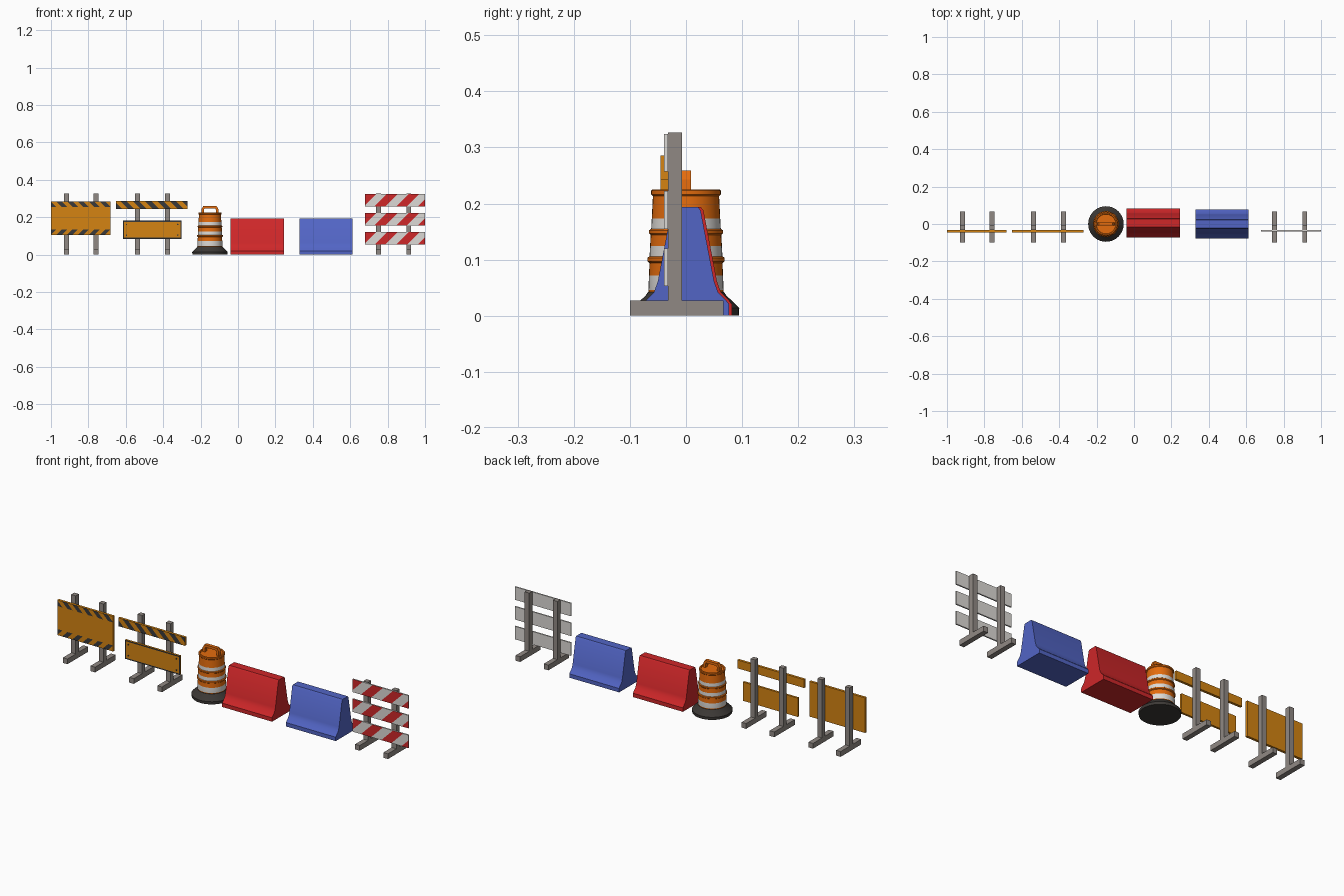
import bpy, bmesh, math
from mathutils import Vector

if "Cube" in bpy.data.objects:
    bpy.data.objects.remove(bpy.data.objects["Cube"])


def mat(name, r, g, b):
    m = bpy.data.materials.new(name)
    m.diffuse_color = (r, g, b, 1)
    m.use_nodes = True
    m.node_tree.nodes["Principled BSDF"].inputs["Base Color"].default_value = m.diffuse_color
    return m


ORANGE = mat("board_orange", .66, .23, .006)
DARK = mat("stripe_dark_grey", .04, .04, .042)
GREY = mat("post_grey", .28, .25, .23)
DRUM = mat("drum_orange", .78, .15, .004)
SILVER = mat("reflective_white", .72, .70, .67)
RUBBER = mat("base_rubber", .045, .04, .036)
RED = mat("red", .62, .02, .022)
BLUE = mat("blue", .085, .13, .56)


def finish(name, bm, mats, smooth=False):
    bmesh.ops.recalc_face_normals(bm, faces=bm.faces)
    me = bpy.data.meshes.new(name)
    bm.to_mesh(me)
    bm.free()
    for m in mats:
        me.materials.append(m)
    ob = bpy.data.objects.new(name, me)
    bpy.context.collection.objects.link(ob)
    if smooth:
        bpy.ops.object.select_all(action='DESELECT')
        ob.select_set(True)
        bpy.context.view_layer.objects.active = ob
        bpy.ops.object.shade_smooth_by_angle(angle=math.radians(35))
    return ob


def box_bm(x0, x1, y0, y1, z0, z1):
    bm = bmesh.new()
    bmesh.ops.create_cube(bm, size=1)
    for v in bm.verts:
        v.co = Vector(((x0, x1)[v.co.x > 0], (y0, y1)[v.co.y > 0], (z0, z1)[v.co.z > 0]))
    return bm


def box(name, *args):
    *dims, m = args
    return finish(name, box_bm(*dims), [m])


def cut(bm, co, no):
    bmesh.ops.bisect_plane(bm, geom=bm.verts[:] + bm.edges[:] + bm.faces[:],
                           plane_co=co, plane_no=no)


def paint_front(bm, rule):
    bm.normal_update()
    for f in bm.faces:
        c = f.calc_center_median()
        if f.normal.y < -.5 and rule(c.x, c.z):
            f.material_index = 1


# Board whose front face is cut into diagonal stripes; bands = (z0, z1, lean)
def striped_board(name, x0, x1, z0, z1, y0, y1, mats, period, bands):
    bm = box_bm(x0, x1, y0, y1, z0, z1)
    for b0, b1, lean in bands:
        for z in (b0, b1):
            if z0 < z < z1:
                cut(bm, (0, 0, z), (0, 0, 1))
    for b0, b1, lean in bands:
        start = x0 - (b1 - b0 if lean > 0 else 0)
        for i in range(1, int((x1 - x0 + b1 - b0) / period * 2) + 2):
            # only the faces inside this band are cut
            geom = [f for f in bm.faces if b0 < f.calc_center_median().z < b1]
            edges = list({e for f in geom for e in f.edges})
            verts = list({v for f in geom for v in f.verts})
            bmesh.ops.bisect_plane(bm, geom=verts + edges + geom,
                                   plane_co=(start + i * period / 2, 0, b0),
                                   plane_no=Vector((1, 0, -lean)).normalized())

    def rule(x, z):
        for b0, b1, lean in bands:
            if b0 < z < b1:
                start = x0 - (b1 - b0 if lean > 0 else 0)
                u = x - lean * (z - b0) - start
                return (u / period) % 1 < .5
        return False
    paint_front(bm, rule)
    return finish(name, bm, mats)


# Posts and feet of the three barricades
for label, xs in (("wide_barricade", (-.917, -.759)), ("split_barricade", (-.538, -.377)),
                  ("striped_barricade", (.752, .913))):
    for side, x in zip(("left", "right"), xs):
        box(f"{label}_{side}_foot", x - .013, x + .013, -.1, .067, 0, .027, GREY)
        box(f"{label}_{side}_post", x - .013, x + .013, -.032, -.007, .027, .327, GREY)

# Wide orange sign board with striped top and bottom bands
striped_board("wide_sign_board", -1, -.682, .104, .285, -.045, -.032, [ORANGE, DARK], .058,
              [(.254, .285, -1), (.104, .135, 1)])

# Split barricade: striped rail and framed panel
striped_board("upper_striped_rail", -.652, -.271, .243, .286, -.045, -.032, [ORANGE, DARK], .066,
              [(.243, .286, -1)])
px0, px1, pz0, pz1, w = -.616, -.302, .084, .181, .006
panel = box_bm(px0, px1, -.043, -.032, pz0, pz1)
for x in (px0 + w, px1 - w):
    cut(panel, (x, 0, 0), (1, 0, 0))
for z in (pz0 + w, pz1 - w):
    cut(panel, (0, 0, z), (0, 0, 1))
paint_front(panel, lambda x, z: not (px0 + w < x < px1 - w and pz0 + w < z < pz1 - w))
finish("lower_panel", panel, [ORANGE, DARK])
bolts = bmesh.new()
for x in (px0 + .02, px1 - .02):
    for z in (pz0 + .02, pz1 - .02):
        r = bmesh.ops.create_cone(bolts, cap_ends=True, segments=10, radius1=.004,
                                  radius2=.004, depth=.004)
        for v in r["verts"]:
            v.co = Vector((x + v.co.x, -.043 + v.co.z, z + v.co.y))
finish("panel_bolts", bolts, [DARK])

# Red and white boards
for i, z in enumerate((.053, .155, .257)):
    striped_board(f"red_white_board_{i + 1}", .68, 1, z, z + .067, -.039, -.032, [SILVER, RED],
                  .116, [(z, z + .067, 1)])


# Lathe around the drum axis
def lathe(name, pts, mats, rule=None, n=40):
    bm = bmesh.new()
    rings = []
    for r, z in pts:
        rings.append([bm.verts.new((-.15 + r * math.cos(2 * math.pi * k / n),
                                    r * math.sin(2 * math.pi * k / n), z)) for k in range(n)])
    for j in range(len(rings) - 1):
        a, b = rings[j], rings[j + 1]
        for k in range(n):
            f = bm.faces.new((a[k], a[(k + 1) % n], b[(k + 1) % n], b[k]))
            if rule and rule((pts[j][1] + pts[j + 1][1]) / 2):
                f.material_index = 1
    bm.faces.new(rings[0][::-1])
    bm.faces.new(rings[-1])
    return finish(name, bm, mats, True)


# Drum base, body with reflective bands, and handle
lathe("drum_rubber_base", [(.094, 0), (.095, .014), (.072, .036), (.068, .042)], [RUBBER])
lathe("drum_body",
      [(.066, .036), (.067, .046), (.066, .072), (.065, .094), (.069, .097), (.069, .103),
       (.065, .106), (.064, .124), (.063, .144), (.066, .147), (.066, .152), (.062, .155),
       (.061, .173), (.059, .213), (.062, .216), (.062, .223), (.060, .225), (.054, .225),
       (.052, .221)],
      [DRUM, SILVER],
      lambda z: .046 < z < .072 or .106 < z < .124 or .155 < z < .173)

outer = [(.046, .219), (.045, .243), (.036, .259)]
inner = [(.033, .219), (.032, .241), (.028, .246)]
loop = outer + [(-x, z) for x, z in reversed(outer)]
hole = inner + [(-x, z) for x, z in reversed(inner)]
bm = bmesh.new()
layers = [[[bm.verts.new((-.15 + x, y, z)) for x, z in path] for path in (loop, hole)]
          for y in (-.009, .009)]
(fo, fi), (bo, bi) = layers
for k in range(5):
    for q in ((fo, fi), (fi, bi), (bi, bo), (bo, fo)):
        bm.faces.new((q[0][k], q[0][k + 1], q[1][k + 1], q[1][k]))
for k in (0, 5):
    bm.faces.new((fo[k], fi[k], bi[k], bo[k]))
finish("drum_handle", bm, [DRUM])

# Sloped traffic barriers extruded from one profile
half = [(.077, 0), (.077, .02), (.072, .027), (.057, .042), (.050, .062), (.026, .188), (.021, .194)]
profile = half + [(-y, z) for y, z in reversed(half)]
for name, x0, x1, yc, m in (("red_barrier", -.04, .245, .005, RED),
                            ("blue_barrier", .328, .612, 0, BLUE)):
    bm = bmesh.new()
    face = bm.faces.new([bm.verts.new((x0, yc + y, z)) for y, z in profile])
    ext = bmesh.ops.extrude_face_region(bm, geom=[face], use_keep_orig=True)
    bmesh.ops.translate(bm, vec=(x1 - x0, 0, 0),
                        verts=[v for v in ext["geom"] if isinstance(v, bmesh.types.BMVert)])
    finish(name, bm, [m], True)
